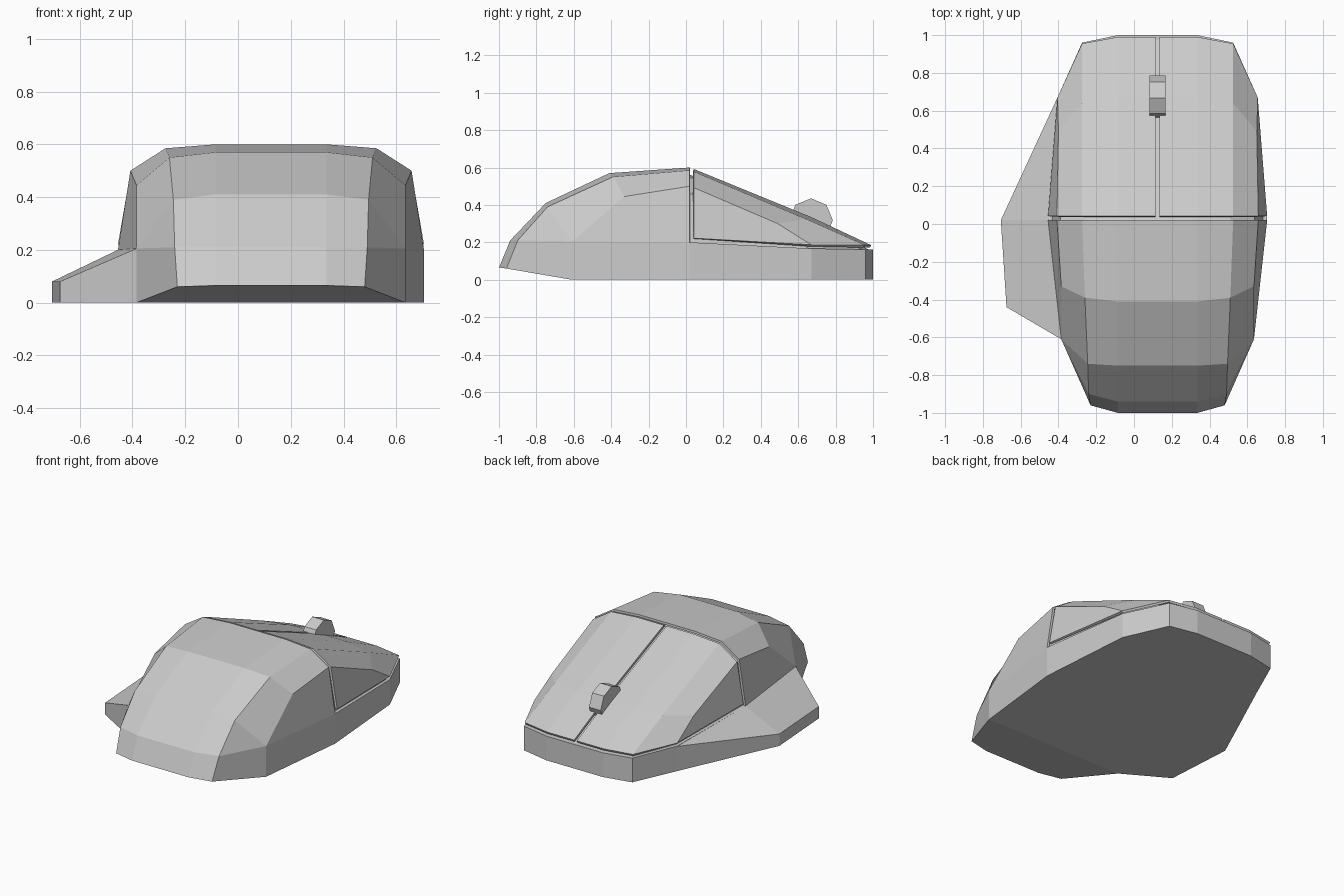
import bpy, bmesh, math
from mathutils import Matrix, Vector

cube = bpy.data.objects.get("Cube")
if cube:
    bpy.data.objects.remove(cube, do_unlink=True)

CX = 0.125  # body centre line

grey = bpy.data.materials.new("light_grey")
grey.use_nodes = True
grey.diffuse_color = (0.6, 0.6, 0.6, 1)
grey.node_tree.nodes["Principled BSDF"].inputs["Base Color"].default_value = grey.diffuse_color


def finish(name, bm, shift=CX, solid=True):
    bmesh.ops.remove_doubles(bm, verts=bm.verts, dist=0.0005)
    bmesh.ops.recalc_face_normals(bm, faces=bm.faces)
    if not solid and sum(f.normal.z * f.calc_area() for f in bm.faces) < 0:
        bmesh.ops.reverse_faces(bm, faces=bm.faces)
    bmesh.ops.translate(bm, vec=(shift, 0, 0), verts=bm.verts)
    mesh = bpy.data.meshes.new(name)
    bm.to_mesh(mesh)
    bm.free()
    mesh.materials.append(grey)
    obj = bpy.data.objects.new(name, mesh)
    bpy.context.collection.objects.link(obj)
    return obj


def add_face(bm, points):
    bm.faces.new([bm.verts.new(p) for p in points])


def shell_half(bm, x0, side, ridge, edge, shoulder, waist):
    """Half of a faceted cover: flat centre, sloped top, then flank."""
    def face(*pts):
        add_face(bm, [(side * p[0], p[1], p[2]) for p in pts])
    for i in range(len(ridge) - 1):
        (ya, za), (yb, zb) = ridge[i:i + 2]
        face((x0, ya, za), (x0, yb, zb), (0.21, yb, zb), (0.21, ya, za))
        face((0.21, ya, za), (0.21, yb, zb), edge[i + 1], edge[i])
    face(edge[0], edge[1], shoulder[1], shoulder[0])
    face(edge[1], edge[2], waist[1], shoulder[1])
    face(shoulder[0], shoulder[1], waist[1], waist[0])
    if len(edge) > 3:
        face(edge[2], edge[3], waist[1])


def thicken(obj):
    mod = obj.modifiers.new("thickness", "SOLIDIFY")
    mod.thickness = 0.015
    mod.offset = -1


# Palm cover
palm = dict(
    ridge=[(0.02, 0.6), (-0.41, 0.57), (-0.75, 0.41), (-0.94, 0.21)],
    edge=[(0.4, 0.02, 0.585), (0.385, -0.39, 0.55), (0.37, -0.74, 0.39), (0.365, -0.9, 0.21)],
    shoulder=[(0.533, 0.02, 0.5), (0.51, -0.33, 0.445)],
    waist=[(0.58, 0.02, 0.2), (0.51, -0.61, 0.205)])
bm = bmesh.new()
for s in (1, -1):
    shell_half(bm, 0, s, **palm)
thicken(finish("palm_cover", bm, solid=False))

# Two click buttons with a seam between them
button = dict(
    ridge=[(0.042, 0.592), (0.67, 0.335), (0.99, 0.185)],
    edge=[(0.4, 0.042, 0.578), (0.4, 0.64, 0.325), (0.4, 0.955, 0.185)],
    shoulder=[(0.533, 0.042, 0.492), (0.525, 0.49, 0.3)],
    waist=[(0.58, 0.042, 0.222), (0.53, 0.67, 0.187)])
for s, name in ((1, "left_button"), (-1, "right_button")):
    bm = bmesh.new()
    shell_half(bm, 0.01, s, **button)
    thicken(finish(name, bm, solid=False))

# Recessed core that forms the floor of the seams
bm = bmesh.new()
for s in (1, -1):
    shell_half(bm, 0, s, **button)
for v in bm.verts:
    v.co = (v.co.x * 0.965, v.co.y * 0.99 - 0.035 * (v.co.y < 0.1), v.co.z - 0.025)
finish("seam_core", bm, solid=False)

# Base: wall around the outline, closed by strips between mirrored points
top = [(0.21, 1, 0.162), (0.4, 0.96, 0.162), (0.53, 0.67, 0.167), (0.58, 0.02, 0.2),
       (0.51, -0.61, 0.205), (0.365, -0.9, 0.21), (0.21, -0.94, 0.21)]
bottom = [(0.21, 1, 0), (0.4, 0.96, 0), (0.53, 0.67, 0), (0.58, 0.02, 0),
          (0.51, -0.61, 0), (0.355, -0.96, 0.06), (0.21, -1, 0.065)]


def flip(p):
    return (-p[0], p[1], p[2])


bm = bmesh.new()
for i in range(len(top) - 1):
    for ring in (top, bottom):
        a, b = ring[i:i + 2]
        add_face(bm, [a, b, flip(b), flip(a)])
    wall = [top[i], top[i + 1], bottom[i + 1], bottom[i]]
    add_face(bm, wall)
    add_face(bm, [flip(p) for p in wall])
for i in (0, -1):
    add_face(bm, [top[i], bottom[i], flip(bottom[i]), flip(top[i])])
finish("base", bm)

# Thumb rest on the right side
rim = [Vector(p) for p in ((-0.405, 0.67, 0.165), (-0.705, 0.02, 0.08), (-0.675, -0.44, 0.08),
                           (-0.385, -0.61, 0.205), (-0.455, 0.02, 0.2))]
floor = [Vector((p.x, p.y, 0)) for p in rim]
bm = bmesh.new()
add_face(bm, [rim[0], rim[1], rim[4]])
add_face(bm, rim[1:])
add_face(bm, floor)
for i in range(5):
    j = (i + 1) % 5
    add_face(bm, [rim[i], rim[j], floor[j], floor[i]])
finish("thumb_rest", bm, shift=0)

# Eight-sided scroll wheel
bm = bmesh.new()
bmesh.ops.create_cone(bm, cap_ends=True, segments=8, radius1=0.117, radius2=0.117, depth=0.086,
                      matrix=Matrix.Translation((0, 0.668, 0.318)) @ Matrix.Rotation(math.pi / 2, 4, "Y"))
finish("scroll_wheel", bm)
